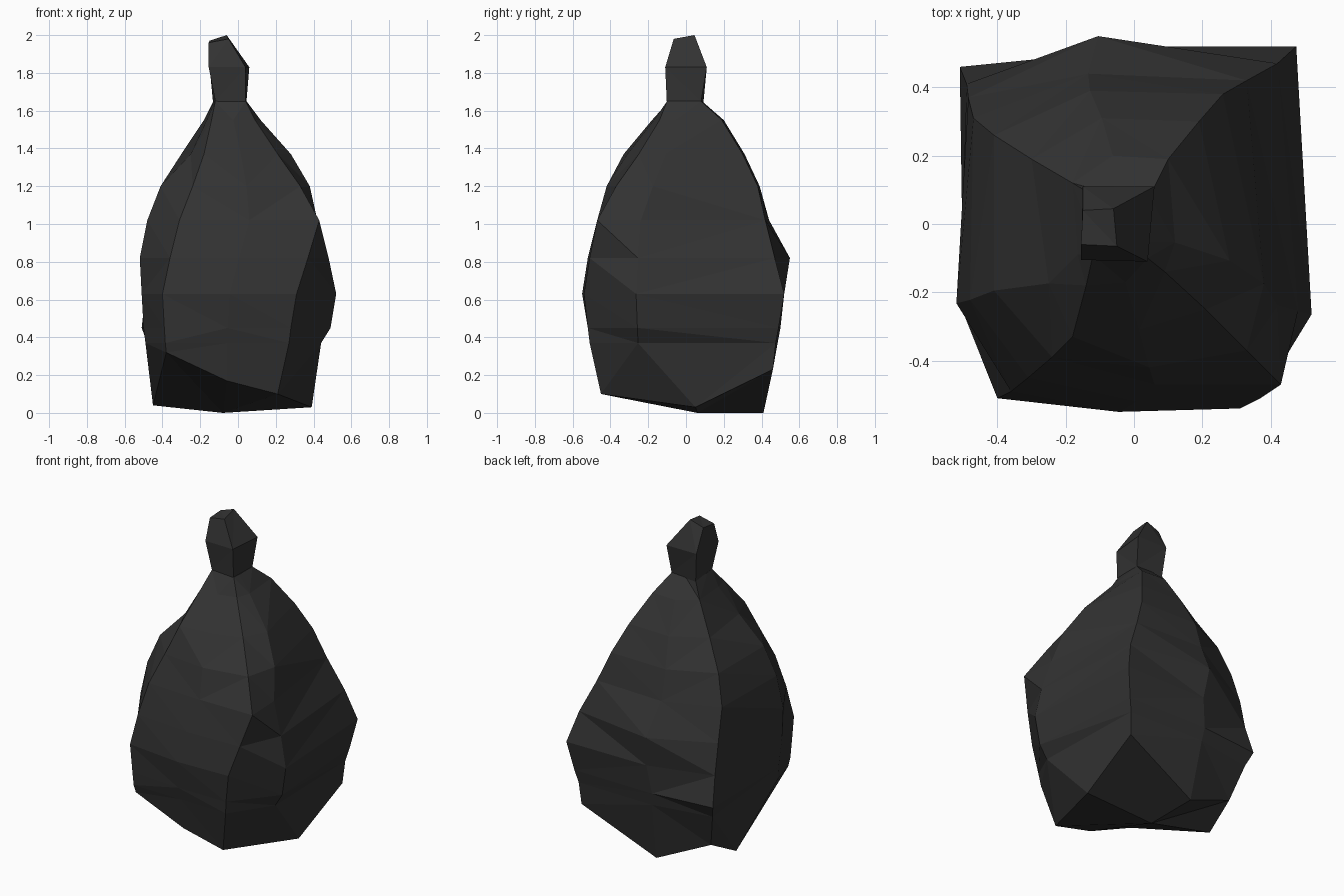
import bpy, bmesh

if "Cube" in bpy.data.objects:
    bpy.data.objects.remove(bpy.data.objects["Cube"])

plastic = bpy.data.materials.new("black_plastic")
plastic.diffuse_color = (0.032, 0.032, 0.032, 1)
plastic.use_nodes = True
plastic.node_tree.nodes["Principled BSDF"].inputs["Base Color"].default_value = plastic.diffuse_color


def loft(name, rings, bottom=None):
    """Skin a stack of equal-length point rings with flat faces."""
    bm = bmesh.new()
    loops = [[bm.verts.new(p) for p in ring] for ring in rings]
    n = len(rings[0])
    for a, b in zip(loops, loops[1:]):
        for i in range(n):
            j = (i + 1) % n
            bm.faces.new((a[i], a[j], b[j], b[i]))
    if bottom:
        c = bm.verts.new(bottom)
        for i in range(n):
            bm.faces.new((c, loops[0][(i + 1) % n], loops[0][i]))
    else:
        bm.faces.new(loops[0][::-1])
    bm.faces.new(loops[-1])
    bmesh.ops.triangulate(bm, faces=bm.faces[:], quad_method='SHORT_EDGE')
    bmesh.ops.recalc_face_normals(bm, faces=bm.faces[:])
    mesh = bpy.data.meshes.new(name)
    bm.to_mesh(mesh)
    bm.free()
    mesh.materials.append(plastic)
    obj = bpy.data.objects.new(name, mesh)
    bpy.context.collection.objects.link(obj)
    return obj


def mix(a, b, t):
    return a + (b - a) * t


def sack_ring(z, fl, fr, br, bl, front, right, back, left):
    """Four ridge corners plus a bulged point on each side."""
    return [(*fl, z), (mix(fl[0], fr[0], .5), front, z),
            (*fr, z), (right, mix(fr[1], br[1], .26), z),
            (*br, z), (mix(br[0], bl[0], .58), back, z),
            (*bl, z), (left, mix(bl[1], fl[1], .7), z)]


# Sack: lifted lower corners, sagging belly, shoulders gathered to the neck
base = [(-.38, -.48, .32), (-.06, -.46, .17), (.21, -.45, .10), (.39, .05, .03),
        (.41, .46, .23), (-.08, .41, 0), (-.42, .35, .15), (-.45, .14, .04)]
sections = [
    (.37, (-.385, -.495), (.27, -.51), (.42, .475), (-.48, .42), -.50, .44, .485, -.49),
    (.45, (-.39, -.50), (.28, -.52), (.44, .49), (-.51, .46), -.52, .49, .50, -.50),
    (.63, (-.40, -.51), (.31, -.54), (.475, .52), (-.49, .41), -.55, .52, .52, -.51),
    (.82, (-.36, -.49), (.37, -.51), (.42, .47), (-.485, .37), -.52, .48, .55, -.52),
    (1.02, (-.31, -.45), (.43, -.47), (.33, .42), (-.47, .31), -.47, .42, .44, -.48),
    (1.20, (-.24, -.39), (.33, -.37), (.26, .38), (-.41, .26), -.42, .38, .39, -.41),
    (1.37, (-.18, -.33), (.21, -.25), (.19, .30), (-.30, .19), -.31, .28, .31, -.25),
    (1.55, (-.14, -.18), (.09, -.14), (.10, .19), (-.18, .12), -.17, .12, .20, -.165),
    (1.65, (-.12, -.09), (.04, -.10), (.045, .08), (-.13, .09), -.095, .045, .085, -.125),
]
loft("sack", [base] + [sack_ring(*s) for s in sections], bottom=(-.08, .06, 0))

# Tied top: pinched at the neck, flared, then folded over to a blunt tip
loft("tied_top", [
    [(-.12, -.09, 1.65), (.04, -.10, 1.61), (.045, .08, 1.65), (-.13, .09, 1.62)],
    [(-.155, -.105, 1.83), (.04, -.11, 1.83), (.06, .11, 1.83), (-.15, .11, 1.83)],
    [(-.155, -.06, 1.96), (-.05, -.065, 1.98), (-.06, .045, 2.0), (-.15, .04, 1.97)],
])
